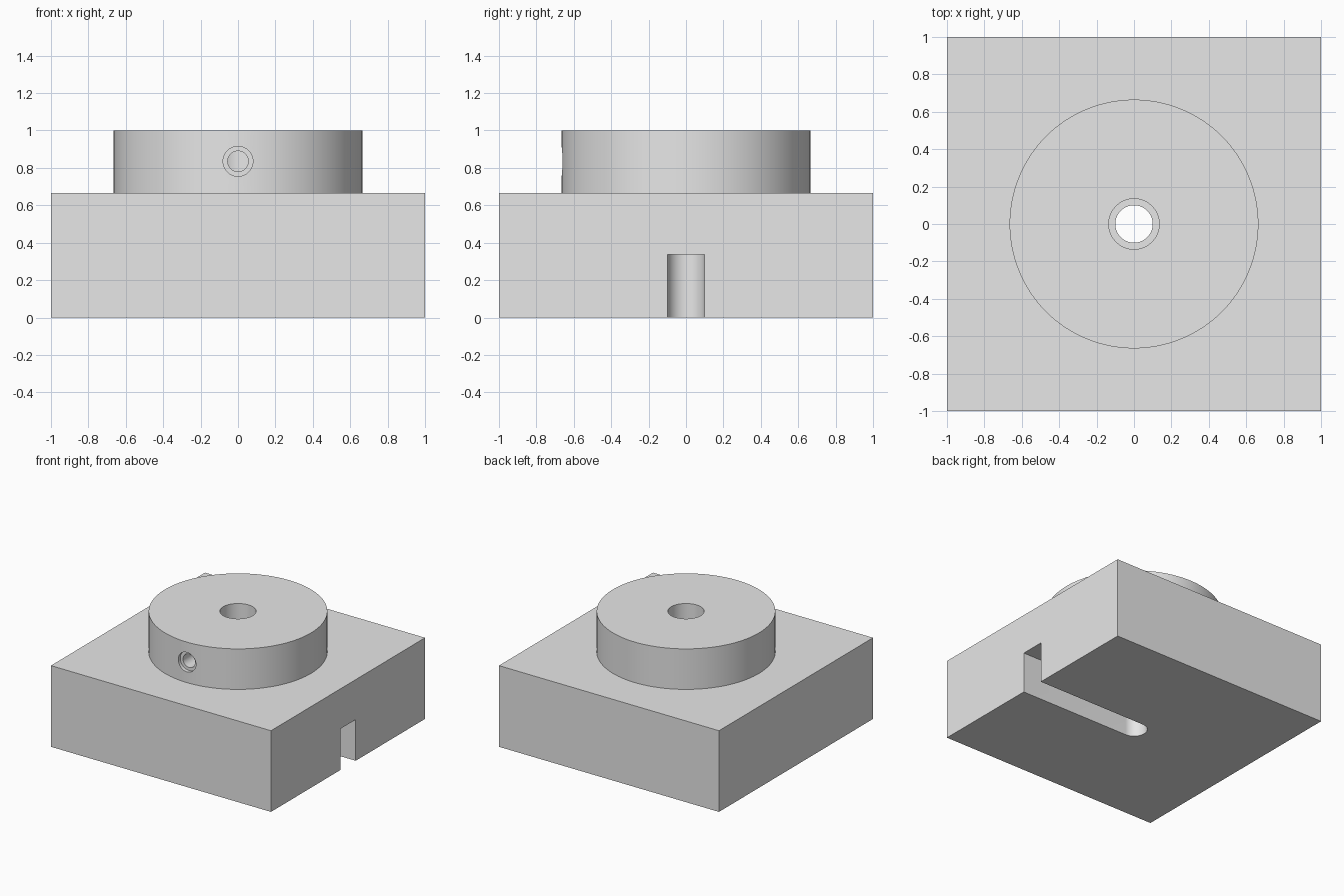
import bpy
import math

if "Cube" in bpy.data.objects:
    bpy.data.objects.remove(bpy.data.objects["Cube"], do_unlink=True)

grey = bpy.data.materials.new("light grey")
grey.use_nodes = True
grey.diffuse_color = (0.8, 0.8, 0.8, 1)
grey.node_tree.nodes["Principled BSDF"].inputs["Base Color"].default_value = (0.8, 0.8, 0.8, 1)

BASE_TOP, HUB_TOP, LEDGE, SLOT_TOP = 0.667, 1.0, 0.5, 0.338
HUB_R, SHAFT_R, BORE_R = 0.665, 0.135, 0.1
SCREW_Z = 0.835


def box(name, low, high):
    bpy.ops.mesh.primitive_cube_add(size=1, location=[(a + b) / 2 for a, b in zip(low, high)])
    ob = bpy.context.object
    ob.name = name
    ob.scale = [b - a for a, b in zip(low, high)]
    bpy.ops.object.transform_apply(location=True, rotation=True, scale=True)
    return ob


def cylinder(name, radius, start, end, along_y=False, sides=64):
    """Cylinder between two heights, or between two y values at screw height."""
    mid = (start + end) / 2
    bpy.ops.mesh.primitive_cylinder_add(
        vertices=sides, radius=radius, depth=end - start,
        location=(0, mid, SCREW_Z) if along_y else (0, 0, mid),
        rotation=(math.pi / 2 if along_y else 0, 0, 0))
    ob = bpy.context.object
    ob.name = name
    bpy.ops.object.transform_apply(location=True, rotation=True, scale=True)
    return ob


def cut(target, cutters):
    bpy.context.view_layer.objects.active = target
    for cutter in cutters:
        mod = target.modifiers.new("cut", "BOOLEAN")
        mod.operation = "DIFFERENCE"
        mod.solver = "EXACT"
        mod.object = cutter
        bpy.ops.object.modifier_apply(modifier=mod.name)


def finish(ob):
    ob.data.materials.clear()
    ob.data.materials.append(grey)
    bpy.ops.object.select_all(action="DESELECT")
    ob.select_set(True)
    bpy.context.view_layer.objects.active = ob
    bpy.ops.object.shade_smooth_by_angle(angle=math.radians(30))


# Main parts
base = box("base_block", (-1, -1, 0), (1, 1, BASE_TOP))
hub = cylinder("round_hub", HUB_R, BASE_TOP, HUB_TOP, sides=128)

# Stepped vertical bore and the cable slot leading from it to the left side
shaft = cylinder("shaft_cutter", SHAFT_R, LEDGE, HUB_TOP + 0.1)
bore = cylinder("bore_cutter", BORE_R, -0.1, LEDGE + 0.1)
slot = box("slot_cutter", (0, -BORE_R, -0.1), (1.1, BORE_R, SLOT_TOP))

# Set screw hole with a shallow counterbore
screw = cylinder("screw_cutter", 0.055, -0.8, 0, along_y=True, sides=48)
recess = cylinder("recess_cutter", 0.08, -0.8, -HUB_R + 0.03, along_y=True, sides=48)

cut(base, [shaft, bore, slot])
cut(hub, [shaft, screw, recess])
for cutter in (shaft, bore, slot, screw, recess):
    bpy.data.objects.remove(cutter, do_unlink=True)

for part in (base, hub):
    finish(part)
